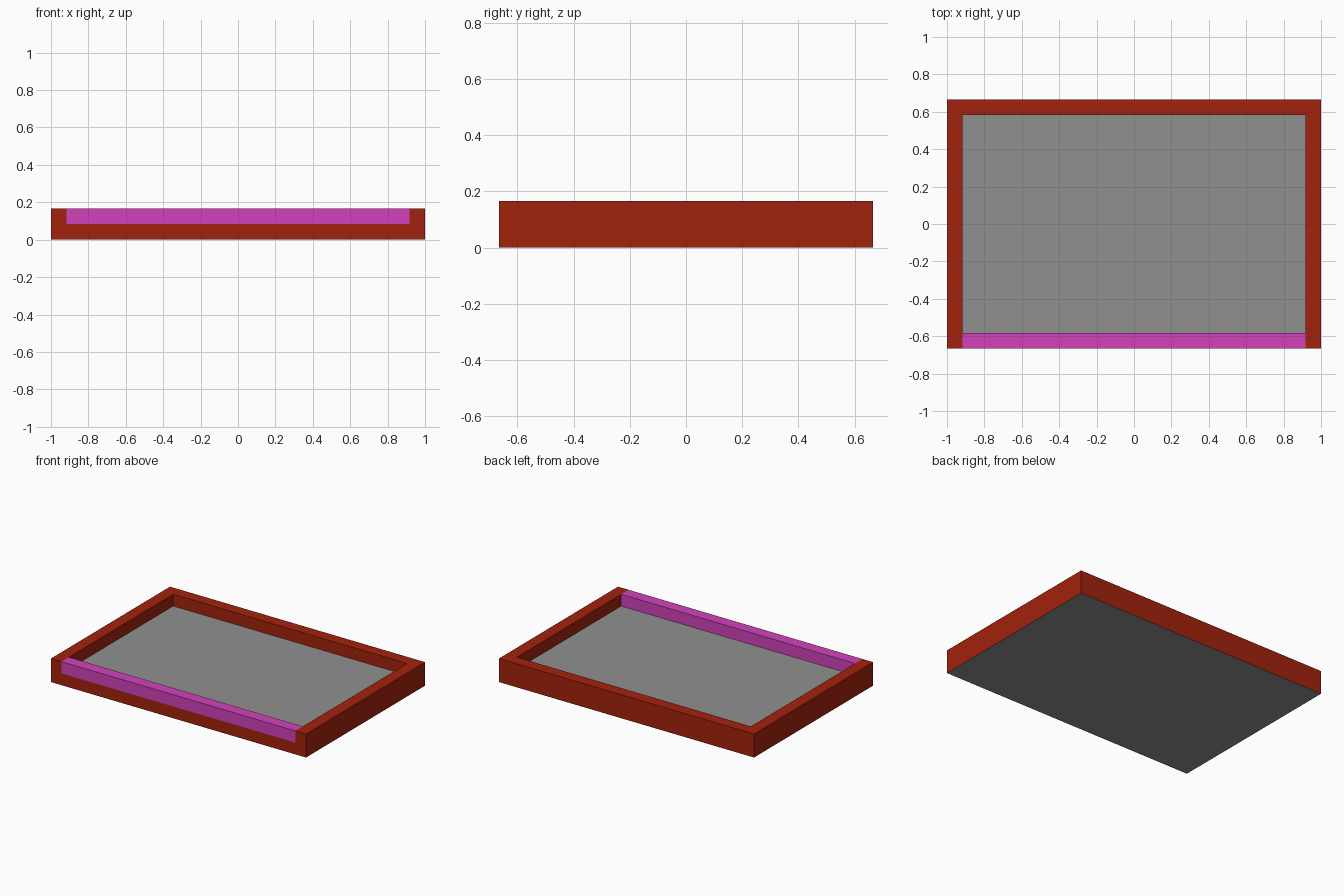
import bpy
import bmesh

cube = bpy.data.objects.get("Cube")
if cube:
    bpy.data.objects.remove(cube, do_unlink=True)

U = 1 / 12            # wall thickness, also floor height
X, Y = 1.0, 8 * U     # outer half sizes
XI, YI = X - U, Y - U  # inner half sizes


def material(name, rgb):
    mat = bpy.data.materials.new(name)
    mat.use_nodes = True
    mat.diffuse_color = (*rgb, 1)
    mat.node_tree.nodes["Principled BSDF"].inputs["Base Color"].default_value = (*rgb, 1)
    return mat


red = material("brick_red", (0.365, 0.016, 0.004))
grey = material("mid_grey", (0.28, 0.28, 0.28))
magenta = material("magenta", (0.64, 0.055, 0.5))


def prism(name, outline, z0, z1, mats, flat_index=0):
    """Extrude an outline upward; horizontal faces take flat_index."""
    bm = bmesh.new()
    face = bm.faces.new([bm.verts.new((x, y, z0)) for x, y in outline])
    top = bmesh.ops.extrude_face_region(bm, geom=[face], use_keep_orig=True)
    moved = [g for g in top["geom"] if isinstance(g, bmesh.types.BMVert)]
    bmesh.ops.translate(bm, verts=moved, vec=(0, 0, z1 - z0))
    bmesh.ops.recalc_face_normals(bm, faces=bm.faces)
    for f in bm.faces:
        if abs(f.normal.z) > 0.5:
            f.material_index = flat_index
    mesh = bpy.data.meshes.new(name)
    bm.to_mesh(mesh)
    bm.free()
    for m in mats:
        mesh.materials.append(m)
    obj = bpy.data.objects.new(name, mesh)
    bpy.context.collection.objects.link(obj)
    return obj


def rectangle(x, y0, y1):
    return [(-x, y0), (x, y0), (x, y1), (-x, y1)]


# Floor slab: grey above and below, red around the edge
prism("floor_slab", rectangle(X, -Y, Y), 0, U, [red, grey], 1)

# Back and side walls in one U-shaped piece
right_half = [(XI, YI), (XI, -Y), (X, -Y), (X, Y)]
left_half = [(-x, y) for x, y in reversed(right_half)]
prism("side_and_back_walls", right_half + left_half, U, 2 * U, [red])

# Coloured rail set between the front wall ends
prism("front_rail", rectangle(XI, -Y, -YI), U, 2 * U, [magenta])
